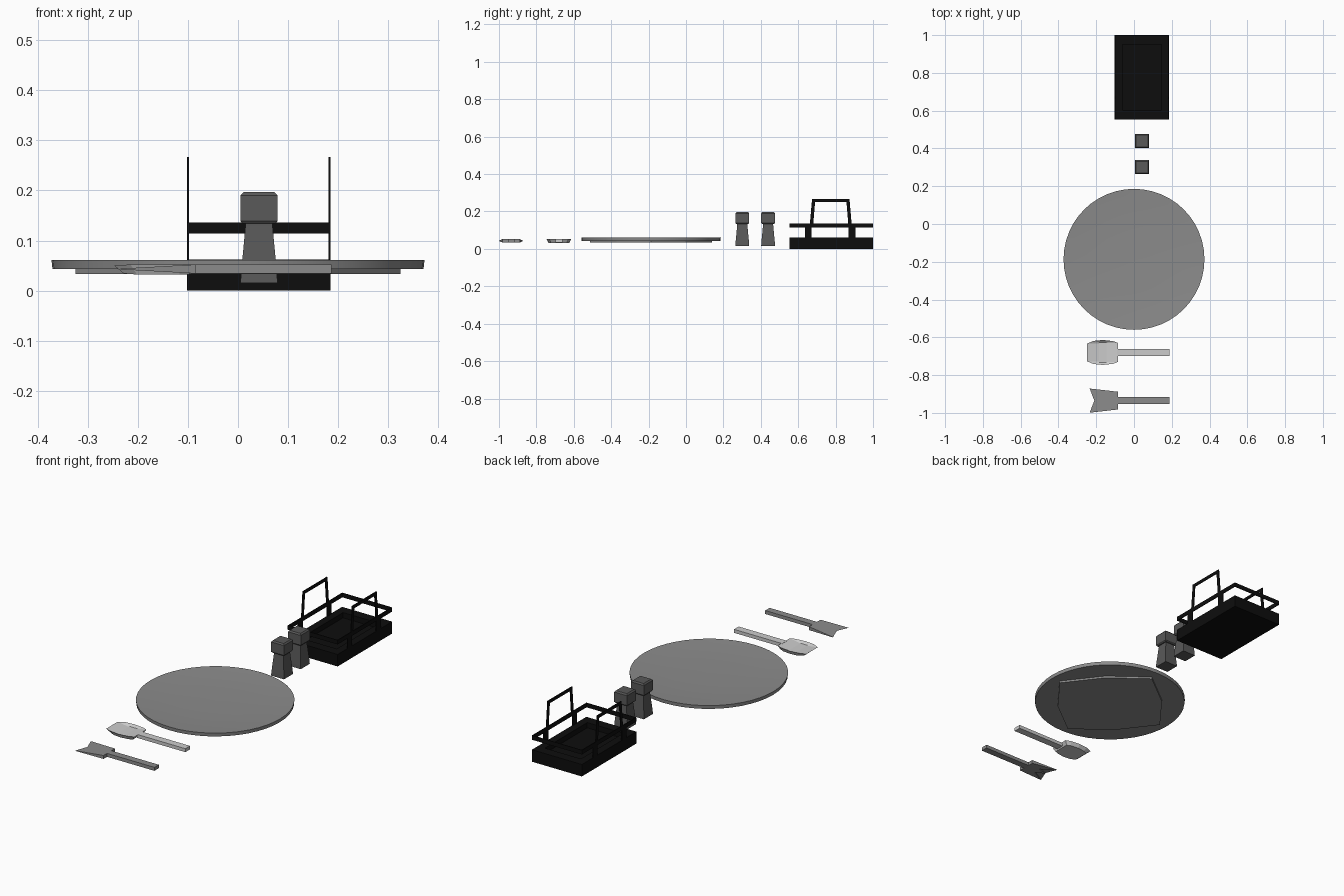
import bpy, bmesh, math

if "Cube" in bpy.data.objects:
    bpy.data.objects.remove(bpy.data.objects["Cube"])


def material(name, v):
    m = bpy.data.materials.new(name)
    m.diffuse_color = (v, v, v, 1)
    m.use_nodes = True
    m.node_tree.nodes["Principled BSDF"].inputs["Base Color"].default_value = m.diffuse_color
    return m


GREY = material("stoneware grey", 0.26)
SILVER = material("light silver", 0.60)
DARK = material("dark grey", 0.10)
BLACK = material("black", 0.004)


def finish(name, bm, mat, smooth=False):
    bmesh.ops.remove_doubles(bm, verts=bm.verts, dist=1e-5)
    bmesh.ops.recalc_face_normals(bm, faces=bm.faces)
    me = bpy.data.meshes.new(name)
    bm.to_mesh(me)
    bm.free()
    me.materials.append(mat)
    ob = bpy.data.objects.new(name, me)
    bpy.context.collection.objects.link(ob)
    if smooth:
        bpy.ops.object.select_all(action='DESELECT')
        ob.select_set(True)
        bpy.context.view_layer.objects.active = ob
        bpy.ops.object.shade_smooth_by_angle(angle=math.radians(30))
    return ob


def loft(bm, rings):
    """Skin a stack of closed rings and cap both ends."""
    loops = [[bm.verts.new(p) for p in r] for r in rings]
    n = len(loops[0])
    for a, b in zip(loops, loops[1:]):
        for i in range(n):
            j = (i + 1) % n
            bm.faces.new((a[i], a[j], b[j], b[i]))
    bm.faces.new(loops[0][::-1])
    bm.faces.new(loops[-1])


def rect(cx, cy, hx, hy, z):
    return [(cx - hx, cy - hy, z), (cx + hx, cy - hy, z),
            (cx + hx, cy + hy, z), (cx - hx, cy + hy, z)]


def box(bm, x0, x1, y0, y1, z0, z1):
    cx, cy, hx, hy = (x0 + x1) / 2, (y0 + y1) / 2, (x1 - x0) / 2, (y1 - y0) / 2
    loft(bm, [rect(cx, cy, hx, hy, z0), rect(cx, cy, hx, hy, z1)])


# Plate: shallow dish with a flat underside
PY = -0.187


def circle(r, z, n=48):
    return [(r * math.cos(2 * math.pi * i / n),
             PY + r * math.sin(2 * math.pi * i / n), z) for i in range(n)]


bm = bmesh.new()
loft(bm, [circle(r, z) for r, z in
          ((0.371, 0.043), (0.373, 0.061), (0.34, 0.059), (0.27, 0.055),
           (0.18, 0.052), (0.09, 0.051), (0.02, 0.0505))])
finish("plate", bm, GREY, True)

# Angular foot under the plate
foot = []
for i in range(8):
    r, a = (0.325, 0.26)[i % 2], i * math.pi / 4
    foot.append((r * math.cos(a), PY + r * math.sin(a)))
bm = bmesh.new()
loft(bm, [[(x, y, z) for x, y in foot] for z in (0.033, 0.045)])
finish("plate_foot", bm, GREY)

# Fork: flat handle and three tines thinning to their tips
FY = -0.935
half = [(-0.085, 0.047), (-0.235, 0.064), (-0.155, 0.020)]
outline = half + [(-0.21, 0)] + [(x, -y) for x, y in half[::-1]]


def fork_ring(side):
    return [(x, FY + y, 0.043 + side * 0.009 * (x + 0.25) / 0.165) for x, y in outline]


bm = bmesh.new()
loft(bm, [fork_ring(-1), fork_ring(1)])
bmesh.ops.triangulate(bm, faces=[f for f in bm.faces if len(f.verts) > 4])
finish("fork_head", bm, GREY)
bm = bmesh.new()
box(bm, -0.09, 0.187, FY - 0.018, FY + 0.018, 0.034, 0.052)
finish("fork_handle", bm, GREY)

# Spoon: hollow bowl, rounded below
SY = -0.68
half = [(-0.085, 0.05), (-0.11, 0.06), (-0.165, 0.066), (-0.215, 0.061), (-0.248, 0.047)]
outline = half + [(x, -y) for x, y in half[::-1]]
bottom = [(-0.15 + (x + 0.15) * 0.8, SY + y * 0.85, 0.032) for x, y in outline]
rim = [(x, SY + y, 0.052) for x, y in outline]
floor = [(min(max(x, -0.185), -0.145), SY + min(max(y, -0.053), 0.053), 0.041)
         for x, y in outline]
for k in (4, 5):                      # raised blunt tip
    rim[k] = (rim[k][0], rim[k][1], 0.050)
    bottom[k] = (bottom[k][0], bottom[k][1], 0.034)
bm = bmesh.new()
loft(bm, [bottom, rim, floor])
bmesh.ops.dissolve_degenerate(bm, edges=bm.edges, dist=1e-5)
finish("spoon_bowl", bm, SILVER)
bm = bmesh.new()
box(bm, -0.09, 0.187, SY - 0.019, SY + 0.019, 0.034, 0.052)
finish("spoon_handle", bm, SILVER)

# Salt and pepper shakers
for name, y in (("salt_shaker", 0.301), ("pepper_shaker", 0.439)):
    bm = bmesh.new()
    loft(bm, [rect(0.042, y, w, w, z) for w, z in
              ((0.037, 0.015), (0.036, 0.033), (0.027, 0.130), (0.027, 0.138))])
    finish(name + "_body", bm, DARK)
    bm = bmesh.new()
    loft(bm, [rect(0.042, y, w, w, z) for w, z in
              ((0.033, 0.134), (0.037, 0.139), (0.037, 0.190), (0.031, 0.197))])
    finish(name + "_head", bm, DARK)

# Rack tray with a recessed floor
X0, X1, Y0, Y1 = -0.102, 0.185, 0.553, 1.0
CX, CY, HX, HY = (X0 + X1) / 2, (Y0 + Y1) / 2, (X1 - X0) / 2, (Y1 - Y0) / 2
bm = bmesh.new()
loft(bm, [rect(CX, CY, HX, HY, 0), rect(CX, CY, HX, HY, 0.062),
          rect(CX, CY, HX - 0.04, HY - 0.05, 0.062),
          rect(CX, CY, HX - 0.04, HY - 0.05, 0.035)])
finish("rack_tray", bm, BLACK)

# Rail loop around the rack
T = 0.004
bm = bmesh.new()
for x in (X0, X1 - T):
    box(bm, x, x + T, Y0, Y1, 0.114, 0.136)
for y in (Y0, Y1 - T):
    box(bm, X0, X1, y, y + T, 0.114, 0.136)
finish("rack_rail", bm, BLACK)

# Posts and tapered handles on both long sides
for side, x in (("left", X0), ("right", X1 - T)):
    bm = bmesh.new()
    for y in (0.635, 0.870):
        box(bm, x, x + T, y, y + 0.037, 0.05, 0.12)
    finish(side + "_rack_posts", bm, BLACK)
    arch = [(0.662, 0.130), (0.674, 0.267), (0.874, 0.267), (0.886, 0.130),
            (0.868, 0.130), (0.858, 0.250), (0.690, 0.250), (0.680, 0.130)]
    bm = bmesh.new()
    loft(bm, [[(xx, y, z) for y, z in arch] for xx in (x, x + T)])
    finish(side + "_rack_handle", bm, BLACK)
